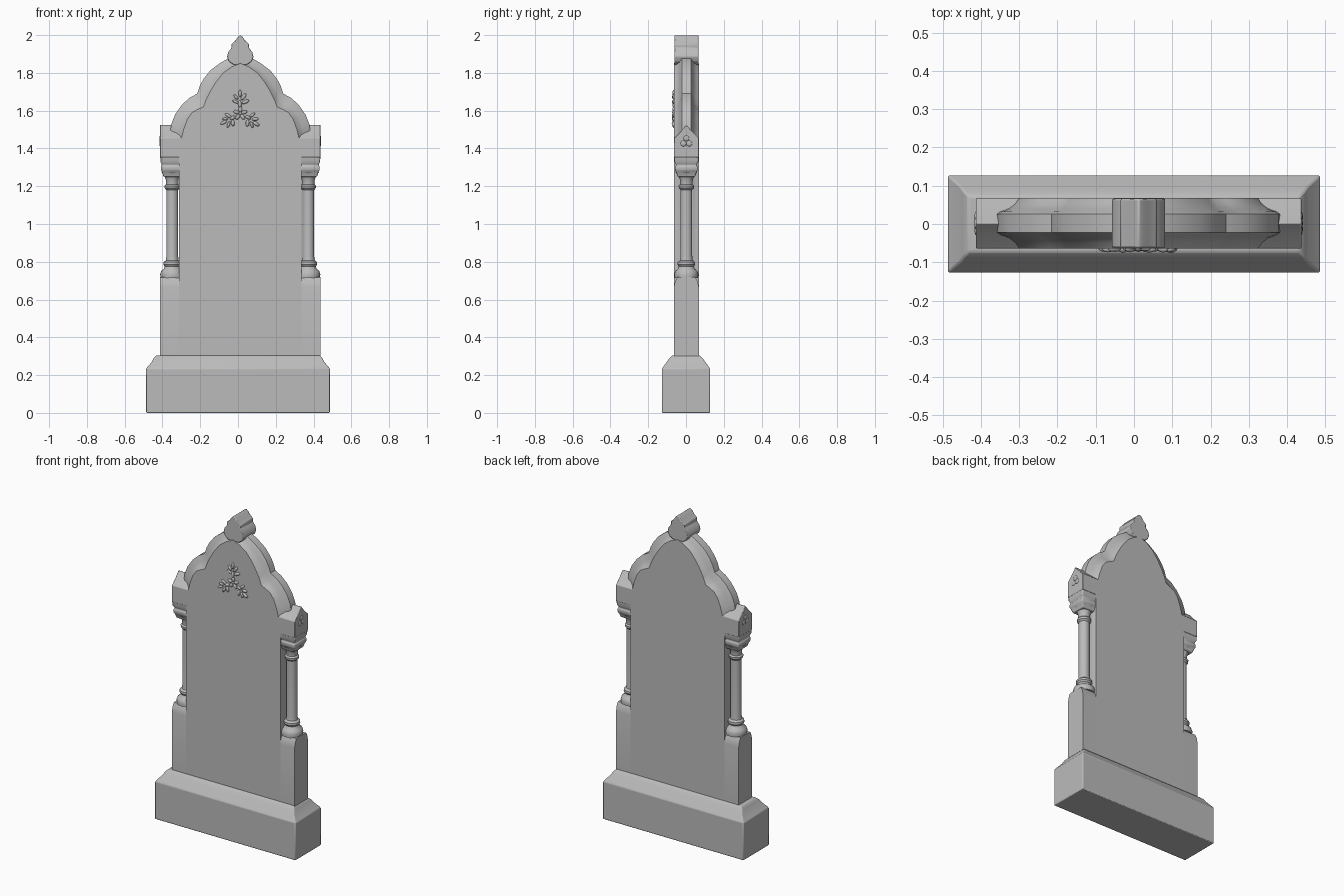
import bpy, bmesh, math, random
from mathutils import Vector, Matrix

default_cube = bpy.data.objects.get("Cube")
if default_cube:
    bpy.data.objects.remove(default_cube, do_unlink=True)

stone = bpy.data.materials.new("grey_stone")
stone.use_nodes = True
stone_colour = (0.5, 0.5, 0.5, 1)
stone.diffuse_color = stone_colour
stone.node_tree.nodes["Principled BSDF"].inputs["Base Color"].default_value = stone_colour

CENTRE = Vector((0.012, 0.002, 0))   # the slab stands slightly off the base centre
FACE = 0.066                         # half thickness of the slab


def finish(name, bm, offset=CENTRE, angle=35, bevel=0):
    """Turn a bmesh into a shaded stone object."""
    bmesh.ops.recalc_face_normals(bm, faces=bm.faces)
    mesh = bpy.data.meshes.new(name)
    bm.to_mesh(mesh)
    bm.free()
    mesh.materials.append(stone)
    obj = bpy.data.objects.new(name, mesh)
    obj.location = offset
    bpy.context.collection.objects.link(obj)
    if bevel:
        mod = obj.modifiers.new("soft_edges", "BEVEL")
        mod.width = bevel
        mod.segments = 2
        mod.limit_method = "ANGLE"
    bpy.ops.object.select_all(action="DESELECT")
    obj.select_set(True)
    bpy.context.view_layer.objects.active = obj
    bpy.ops.object.shade_smooth_by_angle(angle=math.radians(angle))
    return obj


def loft(name, rings, **options):
    """Skin a list of equal-length point rings and cap both ends."""
    bm = bmesh.new()
    loops = [[bm.verts.new(p) for p in ring] for ring in rings]
    count = len(loops[0])
    for low, high in zip(loops, loops[1:]):
        for i in range(count):
            j = (i + 1) % count
            bm.faces.new((low[i], low[j], high[j], high[i]))
    bm.faces.new(loops[0])
    bm.faces.new(loops[-1])
    return finish(name, bm, **options)


def mirrored(half):
    """Full outline from the right half, ending on the centre line."""
    return half + [(-x, z) for x, z in reversed(half) if x > 0]


def rectangle(hx, hy, z, x=0):
    return [(x + sx * hx, sy * hy, z) for sx, sy in ((-1, -1), (1, -1), (1, 1), (-1, 1))]


# Plinth with a moulded top
plinth_steps = [(0, 0.486, 0.127), (0.235, 0.486, 0.127), (0.272, 0.455, 0.1),
                (0.29, 0.447, 0.088), (0.305, 0.432, 0.072)]
loft("plinth", [rectangle(hx, hy, z) for z, hx, hy in plinth_steps],
     offset=Vector((0, 0, 0)), bevel=0.005)

# Main slab: lobed arch with a hollow moulding front and back
rim = [(0.325, 0.29), (0.325, 1.36), (0.375, 1.46), (0.365, 1.53), (0.345, 1.58),
       (0.31, 1.63), (0.27, 1.667), (0.228, 1.69), (0.215, 1.73), (0.195, 1.767),
       (0.16, 1.812), (0.11, 1.85), (0.05, 1.885), (0, 1.895)]
panel = [(0.325, 0.29), (0.325, 1.36), (0.315, 1.44), (0.3, 1.5), (0.28, 1.555),
         (0.255, 1.59), (0.225, 1.607), (0.195, 1.62), (0.18, 1.66), (0.16, 1.7),
         (0.13, 1.75), (0.09, 1.8), (0.045, 1.832), (0, 1.85)]
rim, panel = mirrored(rim), mirrored(panel)


def slab_ring(y, blend):
    return [(a[0] + (b[0] - a[0]) * blend, y, a[1] + (b[1] - a[1]) * blend)
            for a, b in zip(panel, rim)]


moulding = [(FACE, 0), (0.05, 0.22), (0.038, 0.5), (0.03, 0.85), (0.024, 1)]
layers = [(-y, t) for y, t in moulding] + list(reversed(moulding))
loft("slab", [slab_ring(y, t) for y, t in layers])

# Leaf-shaped finial running front to back
leaf = mirrored([(0.035, 1.843), (0.06, 1.86), (0.07, 1.885), (0.064, 1.91), (0.046, 1.932),
                 (0.047, 1.952), (0.025, 1.972), (0.013, 1.99), (0, 2)])
loft("finial", [[(x, y, z) for x, z in leaf] for y in (-0.064, 0.064)], bevel=0.004)

# Column profile: radius and height
column_profile = [
    (0.062, 0.715), (0.064, 0.735), (0.058, 0.752), (0.045, 0.762), (0.04, 0.775),
    (0.047, 0.785), (0.046, 0.798), (0.034, 0.808), (0.031, 0.83), (0.031, 1.18),
    (0.04, 1.19), (0.041, 1.202), (0.033, 1.21), (0.034, 1.235), (0.045, 1.26),
    (0.058, 1.275)]
SIDES = 24
COLUMN_X = 0.36

for side, label in ((1, "left"), (-1, "right")):
    def yz_prism(name, outline, inner, outer, **options):
        return loft(name, [[(side * x, y, z) for y, z in outline] for x in (inner, outer)], **options)

    # Shoulder below the column, its top rounded off front and back
    shoulder = mirrored([(FACE, 0.29), (FACE, 0.665), (0.06, 0.695), (0.048, 0.718), (0, 0.72)])
    yz_prism(label + "_shoulder", shoulder, 0.325, 0.424)

    # Turned column
    rings = [[(side * COLUMN_X + r * math.cos(math.tau * i / SIDES),
               r * math.sin(math.tau * i / SIDES), z) for i in range(SIDES)]
             for r, z in column_profile]
    loft(label + "_column", rings)

    # Stepped square capital
    steps = [(0.046, 1.25), (0.054, 1.275), (0.06, 1.285), (0.06, 1.305),
             (0.054, 1.312), (0.063, 1.33), (0.064, 1.362)]
    loft(label + "_capital", [rectangle(r, r, z, side * COLUMN_X) for r, z in steps], bevel=0.006)

    # Gabled block over the capital
    gable = mirrored([(FACE, 1.352), (FACE, 1.455), (0.03, 1.49), (0, 1.525)])
    yz_prism(label + "_gable_block", gable, 0.29, 0.425, bevel=0.003)

    # Small carved trefoil on the gable end
    bm = bmesh.new()
    for k in range(3):
        turn = math.pi / 2 + k * math.tau / 3
        spot = Vector((side * 0.424, 0.018 * math.cos(turn), 1.435 + 0.018 * math.sin(turn)))
        bmesh.ops.create_icosphere(bm, subdivisions=2, radius=1, matrix=Matrix.Translation(spot)
                                   @ Matrix.Diagonal((0.005, 0.016, 0.016, 1)))
    finish(label + "_gable_trefoil", bm, angle=60)

# Carved flower spray: three sprigs of leaves around a central bloom
random.seed(4)
bm = bmesh.new()


def petal(x, z, length, width, turn):
    bmesh.ops.create_icosphere(
        bm, subdivisions=2, radius=1,
        matrix=Matrix.Translation((x, -FACE, z)) @ Matrix.Rotation(-turn, 4, "Y")
        @ Matrix.Diagonal((length, random.uniform(0.007, 0.012), width, 1)))


SPRAY_X, SPRAY_Z = 0, 1.585
for k in range(5):
    turn = k * math.tau / 5 + 0.3
    petal(SPRAY_X + 0.022 * math.cos(turn), SPRAY_Z + 0.022 * math.sin(turn), 0.017, 0.01, turn)
petal(SPRAY_X, SPRAY_Z, 0.009, 0.009, 0)
for k in range(3):
    main = math.pi / 2 + k * math.tau / 3
    reach = 0.09 if k == 0 else 0.085
    for along, spread in ((0.55, 0), (0.75, 0.38), (0.75, -0.38), (1, 0.22), (1, -0.22), (1.18, 0)):
        turn = main + spread + random.uniform(-0.06, 0.06)
        petal(SPRAY_X + reach * along * math.cos(turn), SPRAY_Z + reach * along * math.sin(turn),
              random.uniform(0.016, 0.022), random.uniform(0.007, 0.01), turn + spread * 2)
finish("flower_carving", bm, angle=60)
